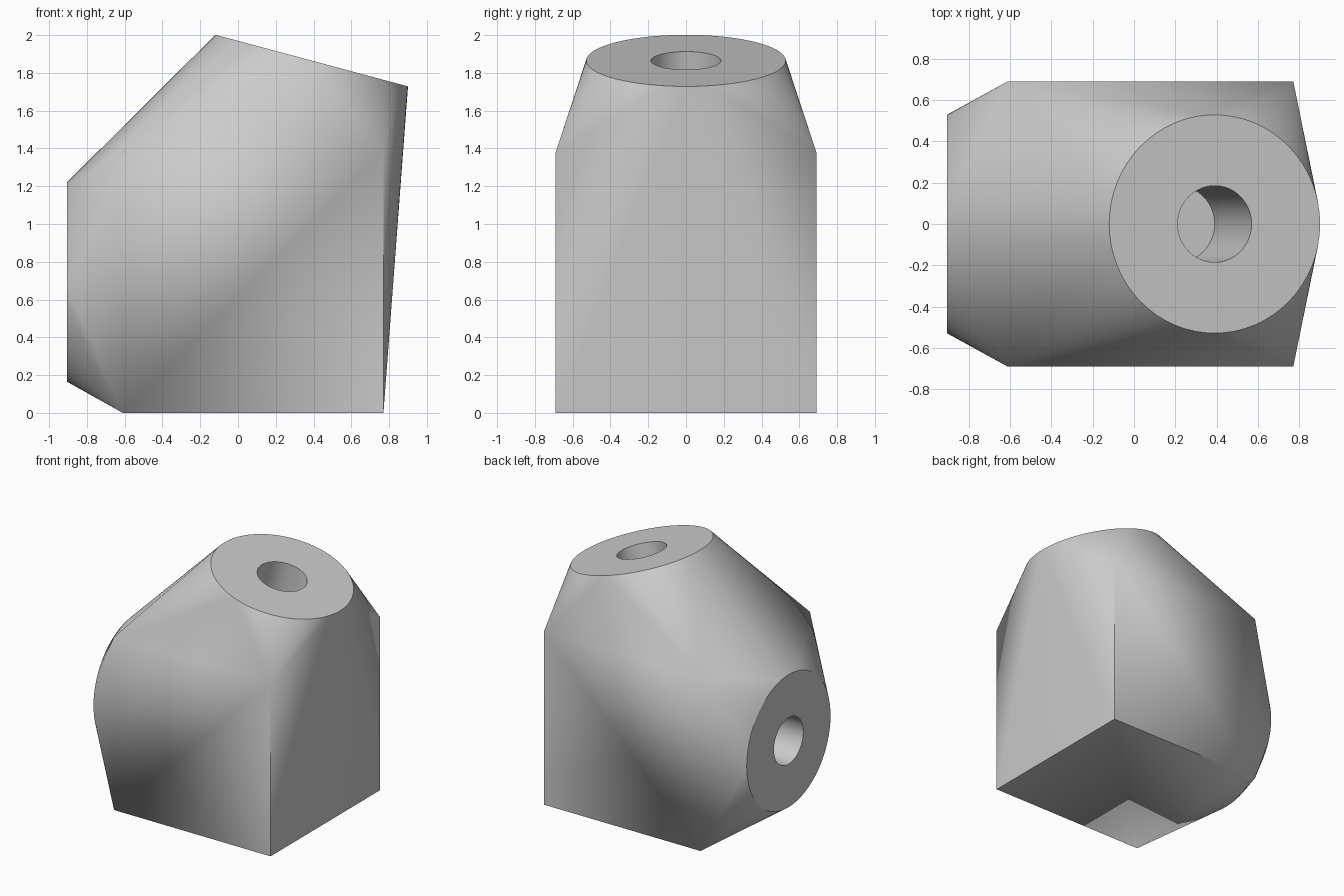
import bpy, bmesh
from math import radians
from mathutils import Matrix, Vector

if "Cube" in bpy.data.objects:
    bpy.data.objects.remove(bpy.data.objects["Cube"])

SEGMENTS = 64
PAD_RADIUS, HOLE_RADIUS, HOLE_DEPTH = 0.528, 0.185, 0.69

grey = bpy.data.materials.new("plain grey")
grey.use_nodes = True
colour = (0.6, 0.6, 0.6, 1)
grey.diffuse_color = colour
grey.node_tree.nodes["Principled BSDF"].inputs["Base Color"].default_value = colour


def new_object(name, bm):
    mesh = bpy.data.meshes.new(name)
    bm.to_mesh(mesh)
    bm.free()
    mesh.materials.append(grey)
    obj = bpy.data.objects.new(name, mesh)
    bpy.context.collection.objects.link(obj)
    return obj


# Round pads: local z points outwards
pads = {
    "top_hole": Matrix.Translation((0.39, 0, 1.865)) @ Matrix.Rotation(radians(15), 4, "Y"),
    "side_hole": Matrix.Translation((-0.905, 0, 0.693)) @ Matrix.Rotation(radians(-90), 4, "Y"),
}

# Connector body: a hull stretched over a cube and the two pads
bm = bmesh.new()
bmesh.ops.create_cube(bm, size=1.38, matrix=Matrix.Translation((0.08, 0, 0.69)))
for matrix in pads.values():
    bmesh.ops.create_circle(bm, segments=SEGMENTS, radius=PAD_RADIUS, matrix=matrix)
points = [v.co.copy() for v in bm.verts]
bm.free()

bm = bmesh.new()
for p in points:
    bm.verts.new(p)
bmesh.ops.convex_hull(bm, input=bm.verts[:])
bmesh.ops.dissolve_limit(bm, angle_limit=radians(0.1), verts=bm.verts[:], edges=bm.edges[:])
bmesh.ops.recalc_face_normals(bm, faces=bm.faces[:])
body = new_object("connector_body", bm)
bpy.context.view_layer.objects.active = body
body.select_set(True)

# Blind holes bored square to each pad
for name, matrix in pads.items():
    bm = bmesh.new()
    overshoot = 0.1
    shift = Matrix.Translation(Vector((0, 0, (overshoot - HOLE_DEPTH) / 2)))
    bmesh.ops.create_cone(bm, cap_ends=True, segments=SEGMENTS, radius1=HOLE_RADIUS,
                          radius2=HOLE_RADIUS, depth=HOLE_DEPTH + overshoot,
                          matrix=matrix @ shift)
    cutter = new_object(name + "_cutter", bm)
    cutter.hide_render = True
    boolean = body.modifiers.new(name, "BOOLEAN")
    boolean.operation = "DIFFERENCE"
    boolean.solver = "EXACT"
    boolean.object = cutter
    bpy.ops.object.modifier_apply(modifier=boolean.name)
    bpy.data.objects.remove(cutter)

# Soft blends with crisp pad and cube edges
bpy.ops.object.select_all(action="DESELECT")
body.select_set(True)
bpy.context.view_layer.objects.active = body
bpy.ops.object.shade_smooth_by_angle(angle=radians(30))
